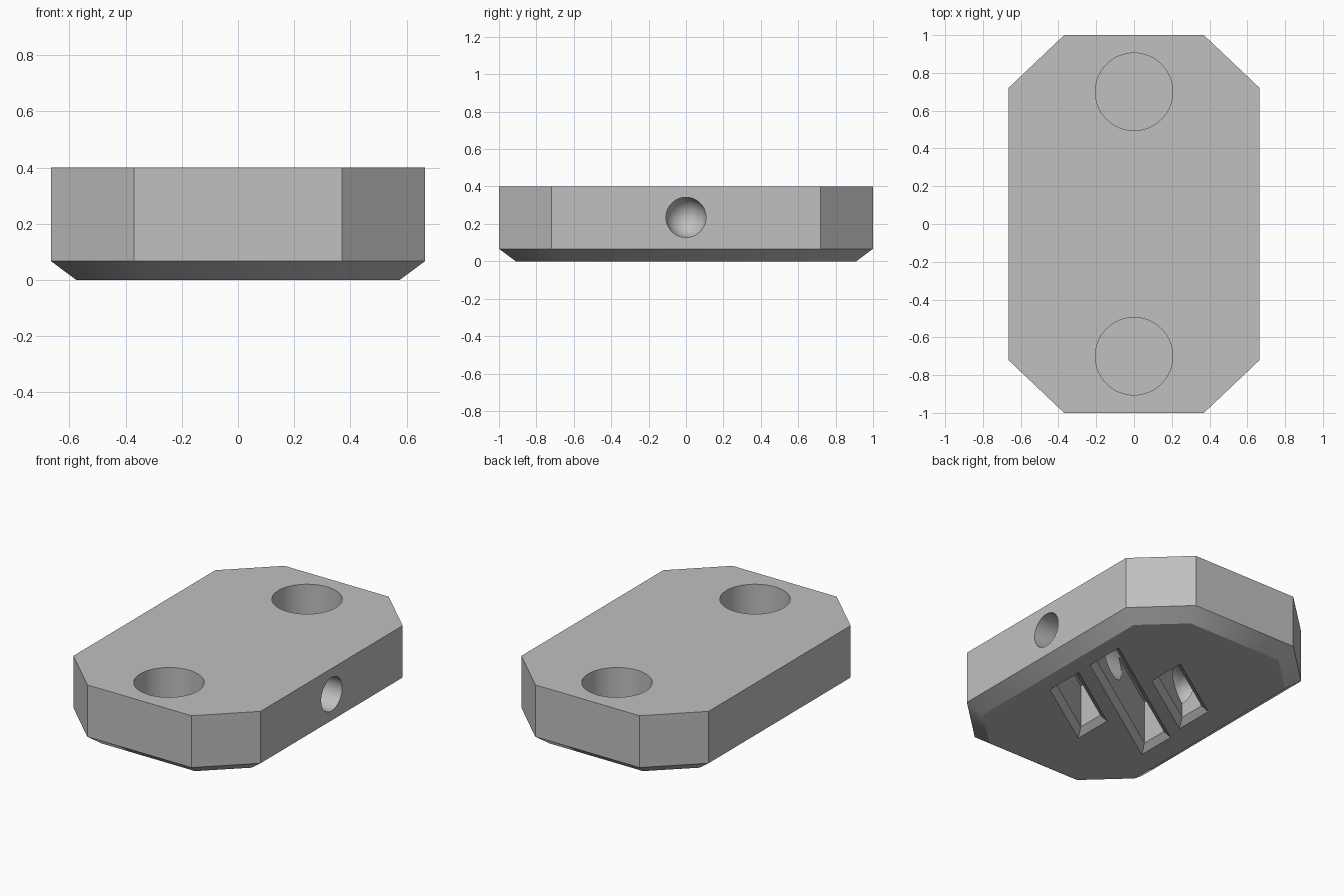
import bpy, bmesh, math
from mathutils import Matrix

if "Cube" in bpy.data.objects:
    bpy.data.objects.remove(bpy.data.objects["Cube"], do_unlink=True)

grey = bpy.data.materials.new("plain_grey")
grey.use_nodes = True
colour = (0.53, 0.53, 0.53, 1)
grey.diffuse_color = colour
grey.node_tree.nodes["Principled BSDF"].inputs["Base Color"].default_value = colour


def make_object(name, bm):
    bmesh.ops.recalc_face_normals(bm, faces=bm.faces)
    mesh = bpy.data.meshes.new(name)
    bm.to_mesh(mesh)
    bm.free()
    mesh.materials.append(grey)
    obj = bpy.data.objects.new(name, mesh)
    bpy.context.collection.objects.link(obj)
    return obj


def loft(name, sections):
    """Solid through closed rings of 3D points, capped at both ends."""
    bm = bmesh.new()
    rings = [[bm.verts.new(p) for p in ring] for ring in sections]
    for low, high in zip(rings, rings[1:]):
        n = len(low)
        for i in range(n):
            j = (i + 1) % n
            bm.faces.new((low[i], low[j], high[j], high[i]))
    bm.faces.new(rings[0])
    bm.faces.new(rings[-1])
    return make_object(name, bm)


def octagon(inset, z):
    hx, hy = 0.665 - inset, 1 - inset
    shift = inset * math.tan(math.radians(22.5))
    cx, cy = 0.37 - shift, 0.72 - shift
    half = [(hx, -cy), (hx, cy), (cx, hy), (-cx, hy)]
    return [(x, y, z) for x, y in half] + [(-x, -y, z) for x, y in half]


def slanted(cx, cy, half_length, inset, z, slope=0.67, half_width=0.13):
    hx = half_length - inset
    hy = half_width - inset * math.hypot(1, slope)
    return [(cx + s * hx, cy + s * hx * slope + t * hy, z)
            for s, t in ((1, -1), (1, 1), (-1, 1), (-1, -1))]


# Octagonal block with a bevelled underside
body = loft("body", [octagon(0.09, 0), octagon(0, 0.067), octagon(0, 0.4)])
cutters = []

# Round blind sockets in the top
for name, y in (("front_socket", -0.7), ("back_socket", 0.7)):
    bm = bmesh.new()
    bmesh.ops.create_cone(bm, cap_ends=True, segments=64, radius1=0.205,
                          radius2=0.205, depth=0.4,
                          matrix=Matrix.Translation((0, y, 0.32)))
    cutters.append(make_object(name, bm))

# Slanted pockets with bevelled rims in the underside
rim = 0.035
for name, cx, cy, length in (("long_pocket", 0.02, -0.01, 0.45),
                             ("front_pocket", 0.22, -0.24, 0.245),
                             ("back_pocket", -0.165, 0.22, 0.24)):
    cutters.append(loft(name, [slanted(cx, cy, length, d, z) for d, z in
                               ((-rim, -rim), (rim, rim), (rim, 0.31))]))

# Round-ended bore entering from the left side
radius, steps, sides = 0.107, 10, 48
profile = [(0.8, radius)]
for i in range(steps):
    a = math.pi / 2 * i / steps
    profile.append((-0.4 - radius * math.sin(a), radius * math.cos(a)))
rings = [[(x, r * math.cos(2 * math.pi * k / sides),
           0.235 + r * math.sin(2 * math.pi * k / sides)) for k in range(sides)]
         for x, r in profile]
cutters.append(loft("side_bore", rings))

# Cut every opening, then discard the cutters
bpy.ops.object.select_all(action='DESELECT')
body.select_set(True)
bpy.context.view_layer.objects.active = body
for cutter in cutters:
    cutter.hide_render = True
    mod = body.modifiers.new(cutter.name, 'BOOLEAN')
    mod.operation = 'DIFFERENCE'
    mod.solver = 'EXACT'
    mod.object = cutter
    bpy.ops.object.modifier_apply(modifier=mod.name)
    bpy.data.objects.remove(cutter, do_unlink=True)

bpy.ops.object.shade_smooth_by_angle(angle=math.radians(30))
